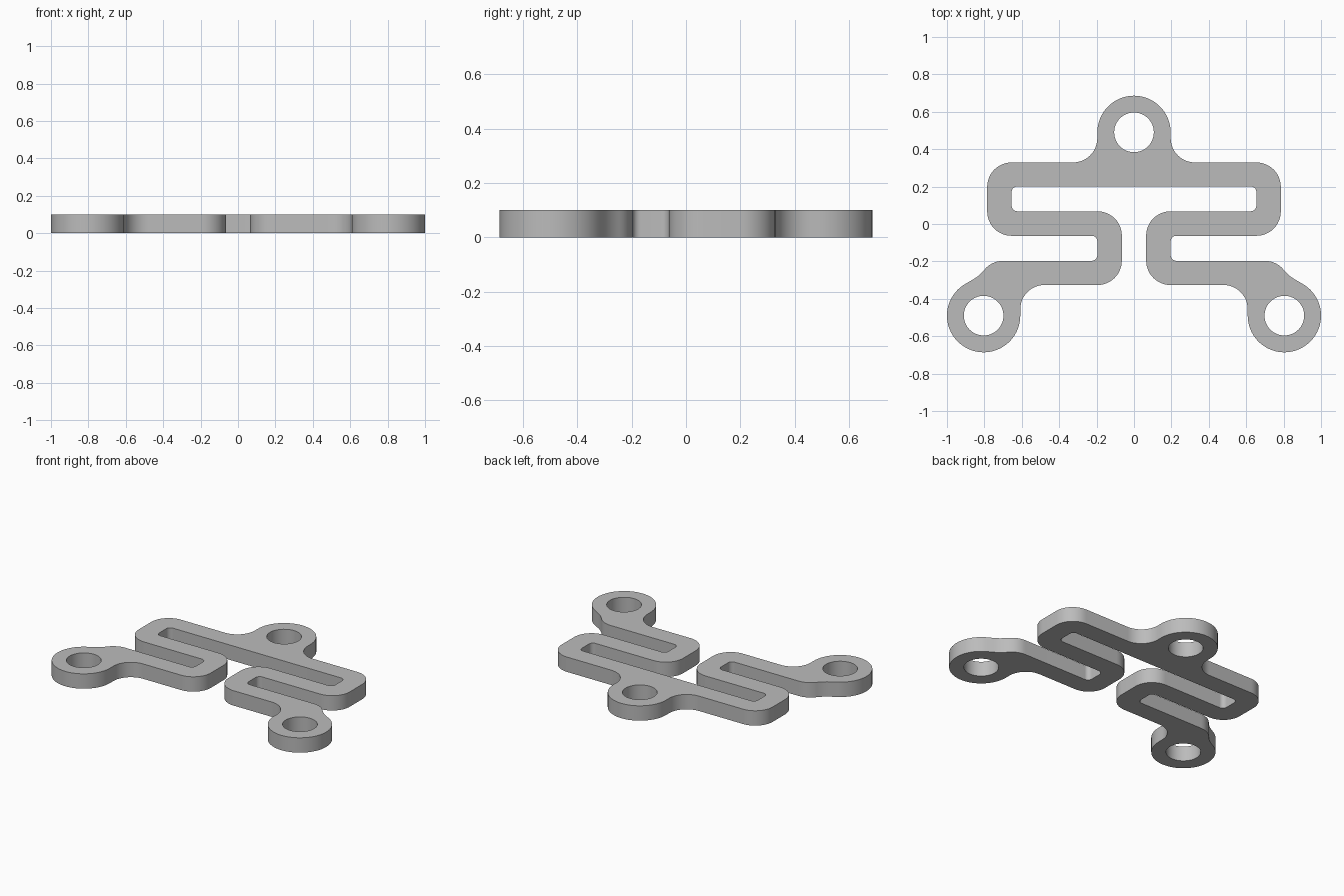
import bpy, bmesh
from math import cos, sin, radians, tan, pi, ceil
from mathutils import Vector

cube = bpy.data.objects.get("Cube")
if cube:
    bpy.data.objects.remove(cube)

THICK = 0.1
RING, HOLE = 0.196, 0.106        # ring outer and hole radii
BEND, TIGHT = 0.13, 0.03         # outer and inner bend radii
TOP_RING = Vector((0, 0.49))
SIDE_RING = Vector((0.804, -0.49))


def arc(centre, radius, start, end, steps):
    angles = [radians(start + (end - start) * i / steps) for i in range(steps + 1)]
    return [centre + radius * Vector((cos(a), sin(a))) for a in angles]


def fillet(before, corner, after, radius):
    """Points that round one corner of a path."""
    u, v = (before - corner).normalized(), (after - corner).normalized()
    half = u.angle(v) / 2
    centre = corner + (u + v).normalized() * radius / sin(half)
    start = corner + u * radius / tan(half) - centre
    turn = (pi - 2 * half) * (1 if u.cross(v) < 0 else -1)
    steps = max(4, ceil(abs(turn) / radians(7.5)))
    points = []
    for i in range(steps + 1):
        a = turn * i / steps
        points.append(centre + Vector((start.x * cos(a) - start.y * sin(a),
                                       start.x * sin(a) + start.y * cos(a))))
    return points


def rounded(path):
    """Path of (x, y, radius); the two ends only give direction."""
    pts = [Vector(p[:2]) for p in path]
    result = []
    for i in range(1, len(path) - 1):
        result += fillet(pts[i - 1], pts[i], pts[i + 1], path[i][2])
    return result


# Left half of the outline, from the top ring round to the slot
half = arc(TOP_RING, RING, 90, 0, 16)
half += rounded([
    (RING, 0.49), (RING, 0.329, BEND), (0.785, 0.329, BEND), (0.785, -0.063, BEND),
    (RING, -0.063, TIGHT), (RING, -0.197, TIGHT),
    (0.76, -0.197, BEND), (0.83, -0.28, 0.22), (0.897, -0.317)])
half += arc(SIDE_RING, RING, 62, -180, 44)
half += rounded([
    (0.608, -0.49), (0.608, -0.326, BEND), (0.065, -0.326, BEND), (0.065, 0.068, BEND),
    (0.654, 0.068, TIGHT), (0.654, 0.201, TIGHT), (0, 0.201)])

# Mirror the half and add the three holes
outline = half + [Vector((-p.x, p.y)) for p in reversed(half[1:])]
mirrored_ring = Vector((-SIDE_RING.x, SIDE_RING.y))
loops = [outline] + [arc(c, HOLE, 0, 360, 48)[:-1]
                     for c in (TOP_RING, SIDE_RING, mirrored_ring)]

# Fill the profile as a flat curve with thickness
curve = bpy.data.curves.new("flexure_profile", "CURVE")
curve.dimensions = "2D"
curve.fill_mode = "BOTH"
curve.extrude = THICK / 2
for loop in loops:
    spline = curve.splines.new("POLY")
    spline.points.add(len(loop) - 1)
    for point, p in zip(spline.points, loop):
        point.co = (p.x, p.y, 0, 1)
    spline.use_cyclic_u = True

plate = bpy.data.objects.new("flexure_plate", curve)
bpy.context.collection.objects.link(plate)
bpy.ops.object.select_all(action="DESELECT")
plate.select_set(True)
bpy.context.view_layer.objects.active = plate
bpy.ops.object.convert(target="MESH")
plate = bpy.context.view_layer.objects.active

# Weld the caps to the walls and stand the plate on the floor
bm = bmesh.new()
bm.from_mesh(plate.data)
bmesh.ops.remove_doubles(bm, verts=bm.verts, dist=0.0005)
bmesh.ops.translate(bm, verts=bm.verts, vec=(0, 0, THICK / 2))
bmesh.ops.recalc_face_normals(bm, faces=bm.faces)
bm.to_mesh(plate.data)
bm.free()

# Plain grey finish
grey = bpy.data.materials.new("plain_grey")
grey.use_nodes = True
colour = (0.5, 0.5, 0.5, 1)
grey.diffuse_color = colour
grey.node_tree.nodes["Principled BSDF"].inputs["Base Color"].default_value = colour
plate.data.materials.clear()
plate.data.materials.append(grey)
bpy.ops.object.shade_smooth_by_angle(angle=radians(30))
